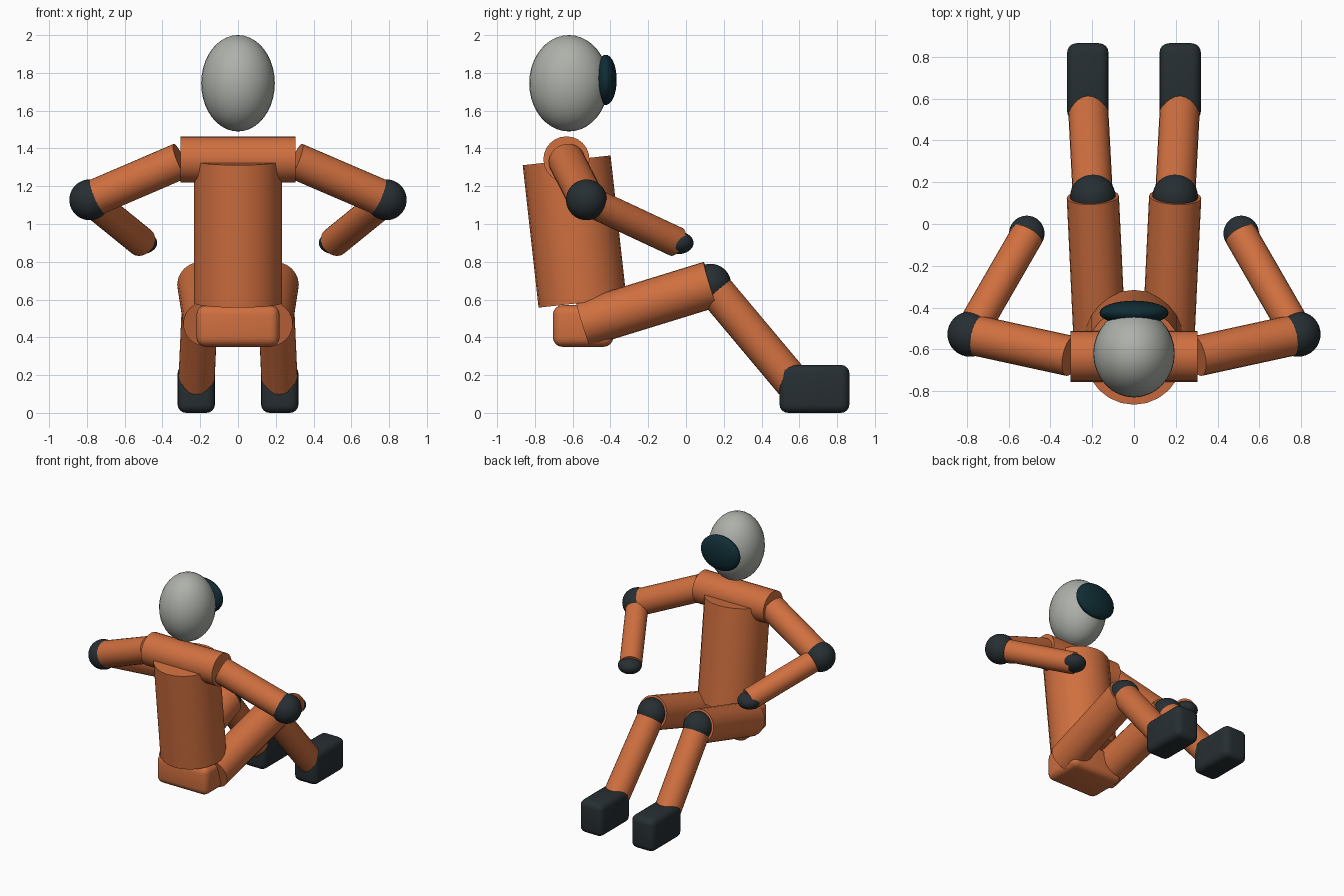
import bpy
from math import radians
from mathutils import Vector

if "Cube" in bpy.data.objects:
    bpy.data.objects.remove(bpy.data.objects["Cube"])


def material(name, rgb):
    m = bpy.data.materials.new(name)
    m.diffuse_color = (*rgb, 1)
    m.use_nodes = True
    m.node_tree.nodes["Principled BSDF"].inputs["Base Color"].default_value = m.diffuse_color
    return m


ORANGE = material("orange", (0.63, 0.16, 0.05))
DARK = material("charcoal", (0.02, 0.028, 0.032))
VISOR = material("visor_teal", (0.005, 0.026, 0.035))
GREY = material("helmet_grey", (0.42, 0.44, 0.40))


def finish(name, mat):
    ob = bpy.context.object
    ob.name = name
    ob.data.materials.append(mat)
    bpy.ops.object.shade_smooth_by_angle(angle=radians(35))
    return ob


def tube(name, a, b, r, mat=ORANGE):
    a, b = Vector(a), Vector(b)
    bpy.ops.mesh.primitive_cylinder_add(
        vertices=24, radius=r, depth=(b - a).length, location=(a + b) / 2,
        rotation=(b - a).to_track_quat('Z', 'Y').to_euler())
    return finish(name, mat)


def ball(name, loc, radii, mat=DARK):
    bpy.ops.mesh.primitive_uv_sphere_add(segments=32, ring_count=20, location=loc)
    bpy.context.object.scale = radii
    bpy.ops.object.transform_apply(location=False, rotation=False)
    return finish(name, mat)


def rounded_box(name, loc, size, bevel, mat):
    bpy.ops.mesh.primitive_cube_add(size=1, location=loc)
    ob = bpy.context.object
    ob.scale = size
    bpy.ops.object.transform_apply(location=False, rotation=False)
    mod = ob.modifiers.new("bevel", 'BEVEL')
    mod.width, mod.segments = bevel, 4
    bpy.ops.object.modifier_apply(modifier=mod.name)
    return finish(name, mat)


# Head and face plate
ball("head", (0, -0.62, 1.745), (0.195, 0.21, 0.255), GREY)
ball("visor", (0, -0.425, 1.763), (0.165, 0.058, 0.133), VISOR)

# Trunk, leaning back
tube("torso", (0, -0.548, 0.583), (0, -0.632, 1.337), 0.234)
tube("shoulders", (-0.305, -0.633, 1.342), (0.305, -0.633, 1.342), 0.122)
rounded_box("pelvis", (0, -0.545, 0.46), (0.44, 0.32, 0.22), 0.05, ORANGE)

# Limbs, mirrored left and right
for side, s in (("left", -1), ("right", 1)):
    shoulder = (s * 0.303, -0.632, 1.335)
    elbow = (s * 0.785, -0.527, 1.128)
    wrist = (s * 0.51, -0.05, 0.905)
    tube(f"{side}_upper_arm", shoulder, elbow, 0.097)
    ball(f"{side}_elbow", elbow, (0.108,) * 3)
    tube(f"{side}_forearm", elbow, wrist, 0.08)
    ball(f"{side}_hand", (s * 0.513, -0.045, 0.9), (0.085, 0.085, 0.06))

    hip = (s * 0.165, -0.545, 0.472)
    knee = (s * 0.197, 0.13, 0.68)
    ankle = (s * 0.22, 0.566, 0.16)
    tube(f"{side}_thigh", hip, knee, 0.125)
    ball(f"{side}_knee", knee, (0.109,) * 3)
    tube(f"{side}_shin", knee, ankle, 0.096)
    rounded_box(f"{side}_foot", (s * 0.221, 0.68, 0.127), (0.198, 0.37, 0.254), 0.045, DARK)
